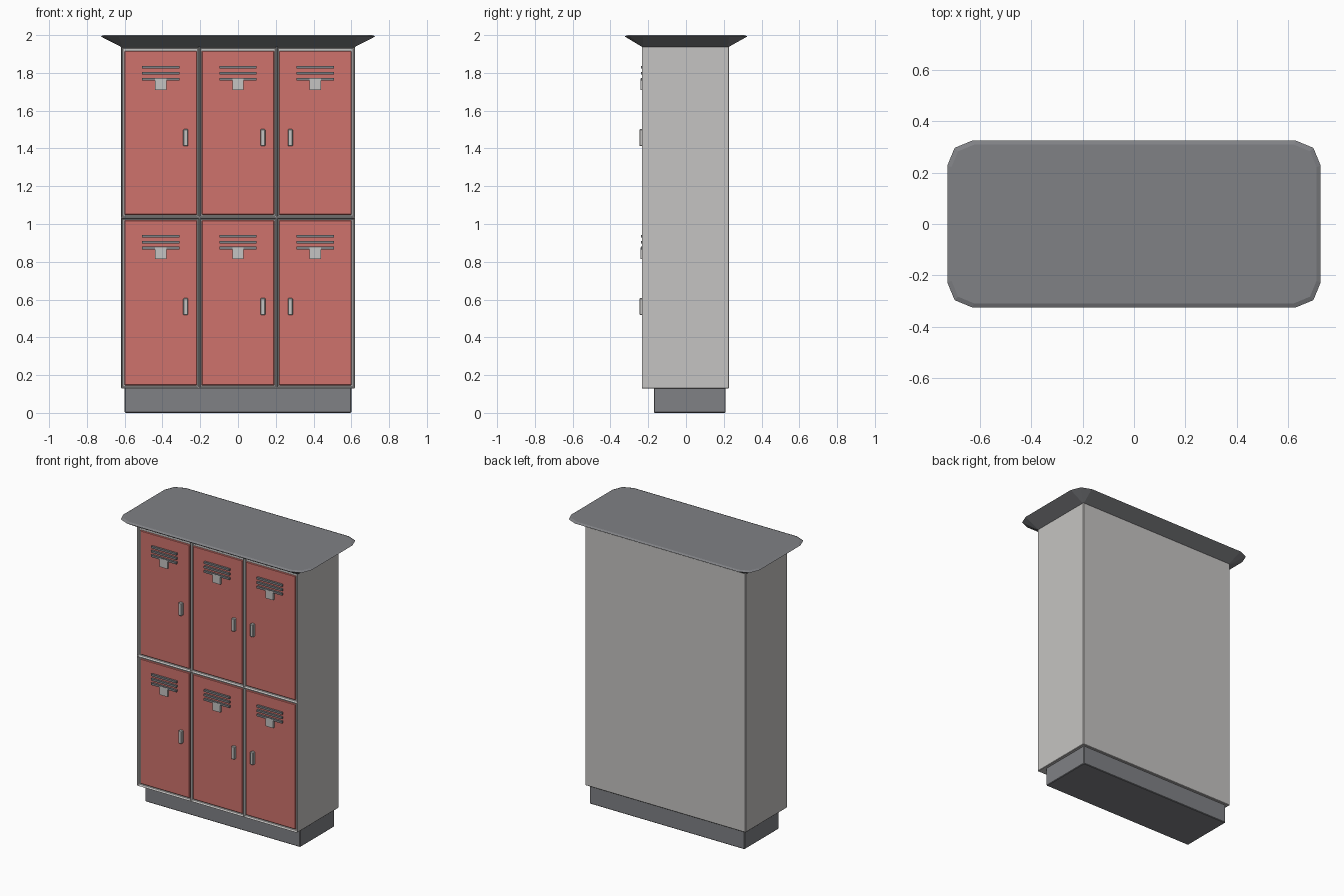
import bpy, bmesh, math

if "Cube" in bpy.data.objects:
    bpy.data.objects.remove(bpy.data.objects["Cube"], do_unlink=True)


def make_material(name, rgb):
    mat = bpy.data.materials.new(name)
    mat.use_nodes = True
    color = (*rgb, 1)
    mat.diffuse_color = color
    mat.node_tree.nodes["Principled BSDF"].inputs["Base Color"].default_value = color
    return mat


light_grey = make_material("light grey metal", (0.56, 0.55, 0.54))
dark_grey = make_material("dark grey metal", (0.215, 0.22, 0.235))
red = make_material("red paint", (0.62, 0.17, 0.15))


def add_object(name, bm, mat, bevel=0):
    bmesh.ops.recalc_face_normals(bm, faces=bm.faces)
    mesh = bpy.data.meshes.new(name)
    bm.to_mesh(mesh)
    bm.free()
    mesh.materials.append(mat)
    obj = bpy.data.objects.new(name, mesh)
    bpy.context.collection.objects.link(obj)
    if bevel:
        mod = obj.modifiers.new("edge bevel", "BEVEL")
        mod.width = bevel
        mod.segments = 1
    return obj


def box(name, x, y, z, mat, bevel=0):
    """Box from (low, high) ranges on each axis."""
    bm = bmesh.new()
    bmesh.ops.create_cube(bm, size=1)
    for v in bm.verts:
        v.co = [lo + (c + 0.5) * (hi - lo) for c, (lo, hi) in zip(v.co, (x, y, z))]
    return add_object(name, bm, mat, bevel)


HALF_X, FRONT, BACK = 0.62, -0.235, 0.228
BOTTOM, MIDDLE, TOP = 0.13, 1.033, 1.94
COLUMNS = (-HALF_X, -0.205, 0.205, HALF_X)
ROWS = (BOTTOM, MIDDLE, TOP)
RECESS = 0.02

# Plinth
box("plinth", (-0.6, 0.6), (-0.17, 0.21), (0, BOTTOM + 0.005), dark_grey, 0.004)

# Cabinet: front face split into compartments, each inset and pushed in
bm = bmesh.new()
bmesh.ops.create_cube(bm, size=1)
for v in bm.verts:
    v.co = (v.co.x * 2 * HALF_X, FRONT if v.co.y < 0 else BACK, TOP if v.co.z > 0 else BOTTOM)
cuts = [((x, 0, 0), (1, 0, 0)) for x in COLUMNS[1:-1]] + [((0, 0, MIDDLE), (0, 0, 1))]
for point, normal in cuts:
    geom = bm.verts[:] + bm.edges[:] + bm.faces[:]
    bmesh.ops.bisect_plane(bm, geom=geom, plane_co=point, plane_no=normal)
bm.normal_update()
cells = [f for f in bm.faces if f.normal.y < -0.9]
bmesh.ops.inset_individual(bm, faces=cells, thickness=0.01, depth=0)
for v in {v for f in cells for v in f.verts}:
    v.co.y += RECESS
add_object("cabinet", bm, light_grey, 0.003)

# Doors with vents, label plate and handle
DOOR_Y = FRONT + 0.01
HANDLE_X = (0.132, 0.132, -0.132)
for row, row_name in enumerate(("lower", "upper")):
    z_low = ROWS[row] + 0.015
    z_high = ROWS[row + 1] - (0.024 if row else 0.013)
    vent_z = 0.873 + row * 0.894
    for col, col_name in enumerate(("right", "middle", "left")):
        tag = f"{row_name}_{col_name}"
        cx = (col - 1) * 0.409
        box(f"door_{tag}", (cx - 0.192, cx + 0.192), (DOOR_Y, FRONT + RECESS + 0.002),
            (z_low, z_high), red, 0.004)
        for i in range(3):
            z = vent_z + i * 0.031
            box(f"vent_{tag}_{i + 1}", (cx - 0.098, cx + 0.098), (FRONT - 0.004, DOOR_Y + 0.002),
                (z - 0.007, z + 0.007), dark_grey)
        box(f"label_plate_{tag}", (cx - 0.03, cx + 0.03), (FRONT - 0.005, DOOR_Y + 0.002),
            (vent_z - 0.057, vent_z + 0.003), light_grey)
        hx, hz = cx + HANDLE_X[col], vent_z - 0.31
        box(f"handle_{tag}", (hx - 0.013, hx + 0.013), (FRONT - 0.012, DOOR_Y + 0.002),
            (hz - 0.045, hz + 0.045), light_grey, 0.004)


# Roof: flared slab with clipped corners
def ring(bm, half_x, half_y, radius, z, y_mid=0):
    verts = []
    for k, (sx, sy) in enumerate(((1, 1), (-1, 1), (-1, -1), (1, -1))):
        for step in range(3):
            a = math.pi / 2 * (k + step / 2)
            verts.append(bm.verts.new((sx * (half_x - radius) + radius * math.cos(a),
                                       y_mid + sy * (half_y - radius) + radius * math.sin(a), z)))
    return verts


bm = bmesh.new()
rings = [ring(bm, HALF_X, 0.23, 0.006, TOP - 0.002, -0.003),
         ring(bm, 0.727, 0.325, 0.097, 1.993),
         ring(bm, 0.711, 0.309, 0.088, 2.0)]
for low, high in zip(rings, rings[1:]):
    n = len(low)
    for i in range(n):
        j = (i + 1) % n
        bm.faces.new((low[i], low[j], high[j], high[i]))
bm.faces.new(rings[0])
bm.faces.new(rings[-1])
add_object("roof", bm, dark_grey)
